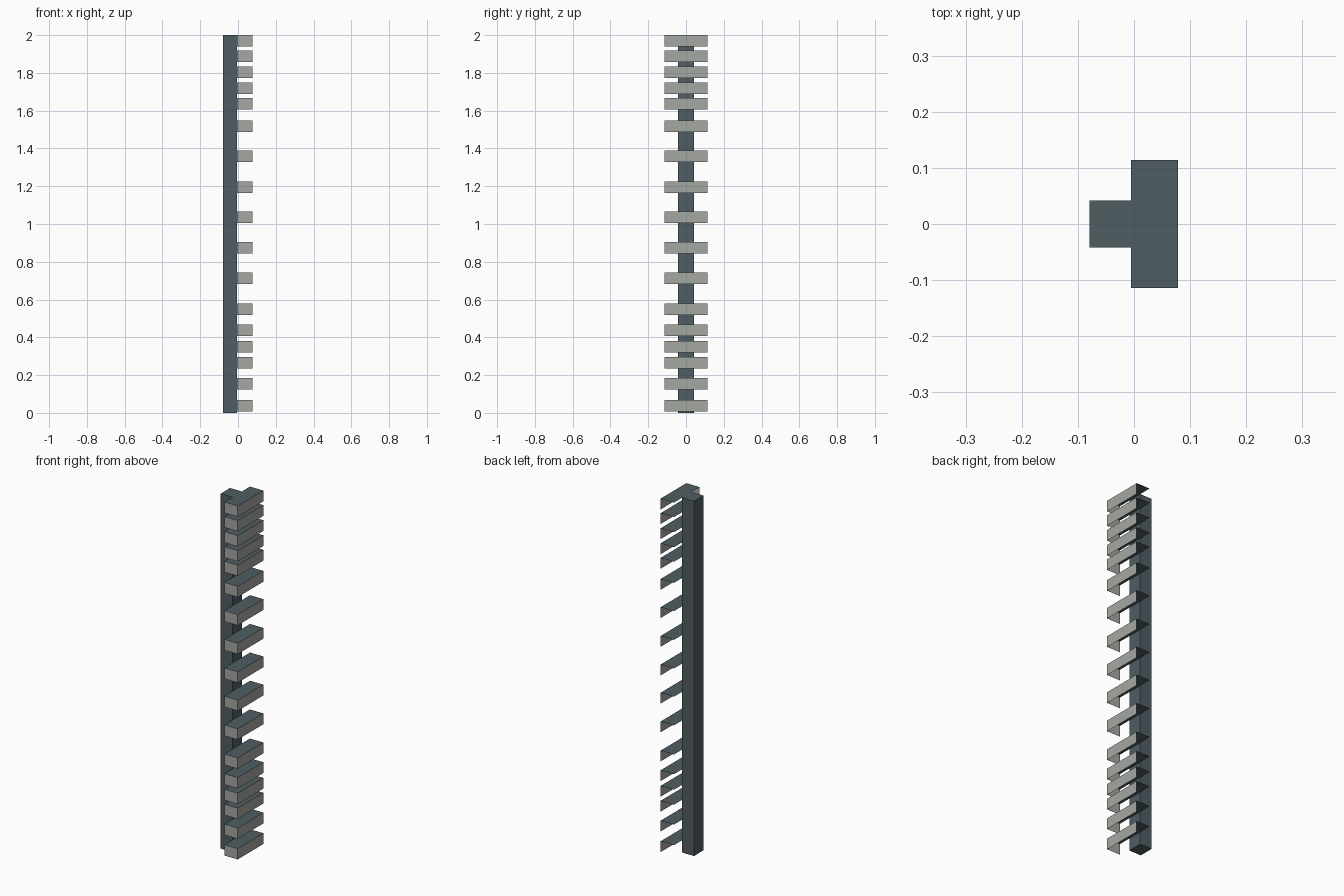
import bpy, bmesh

if "Cube" in bpy.data.objects:
    bpy.data.objects.remove(bpy.data.objects["Cube"])


def flat_colour(name, rgb):
    m = bpy.data.materials.new(name)
    m.diffuse_color = (*rgb, 1.0)
    m.use_nodes = True
    m.node_tree.nodes["Principled BSDF"].inputs["Base Color"].default_value = m.diffuse_color
    return m


SLATE = flat_colour("dark slate", (0.080, 0.110, 0.126))
GREY = flat_colour("light grey", (0.376, 0.387, 0.361))

X_BACK, X_MID, X_FRONT = -0.079, -0.005, 0.078   # post back, joint, bracket face
POST_Y, ARM_Y, ARM_H = 0.042, 0.114, 0.061
ARM_TOPS = [2.0, 1.918, 1.833, 1.748, 1.666, 1.547, 1.388, 1.226, 1.065,
            0.906, 0.744, 0.58, 0.469, 0.381, 0.297, 0.185, 0.069]


def box(name, lo, hi, keep=lambda n: True, lip=0.0):
    """Box between two corners; keeps only the sides whose normal passes the rule."""
    bm = bmesh.new()
    bmesh.ops.create_cube(bm, size=1.0)
    for v in bm.verts:
        v.co = [hi[i] if v.co[i] > 0 else lo[i] for i in range(3)]
    bm.normal_update()
    bmesh.ops.delete(bm, geom=[f for f in bm.faces if not keep(f.normal)],
                     context='FACES_ONLY')
    if lip:  # sliver left at the inner edge of the open end
        x, y = lo[0], hi[1]
        bm.faces.new([bm.verts.new(p) for p in (
            (x + lip, y, lo[2]), (x, y, lo[2]), (x, y, hi[2]), (x + lip, y, hi[2]))])
    mesh = bpy.data.meshes.new(name)
    bm.to_mesh(mesh)
    bm.free()
    ob = bpy.data.objects.new(name, mesh)
    bpy.context.collection.objects.link(ob)
    return ob


# Upright post
post = box("post", (X_BACK, -POST_Y, 0.0), (X_MID, POST_Y, 2.0))
post.data.materials.append(SLATE)


# Thin sheet brackets: top, outer face and one end; open below, behind and at the other end
def sheet_side(n):
    return n.z > 0.5 or n.x > 0.5 or n.y < -0.5


for i, top in enumerate(ARM_TOPS):
    arm = box(f"bracket_{i + 1}", (X_MID, -ARM_Y, top - ARM_H),
              (X_FRONT, ARM_Y, top), sheet_side, lip=0.001)
    arm.data.materials.append(GREY)
    arm.data.materials.append(SLATE)
    for f in arm.data.polygons:
        f.material_index = 1 if f.normal.z > 0.5 else 0
